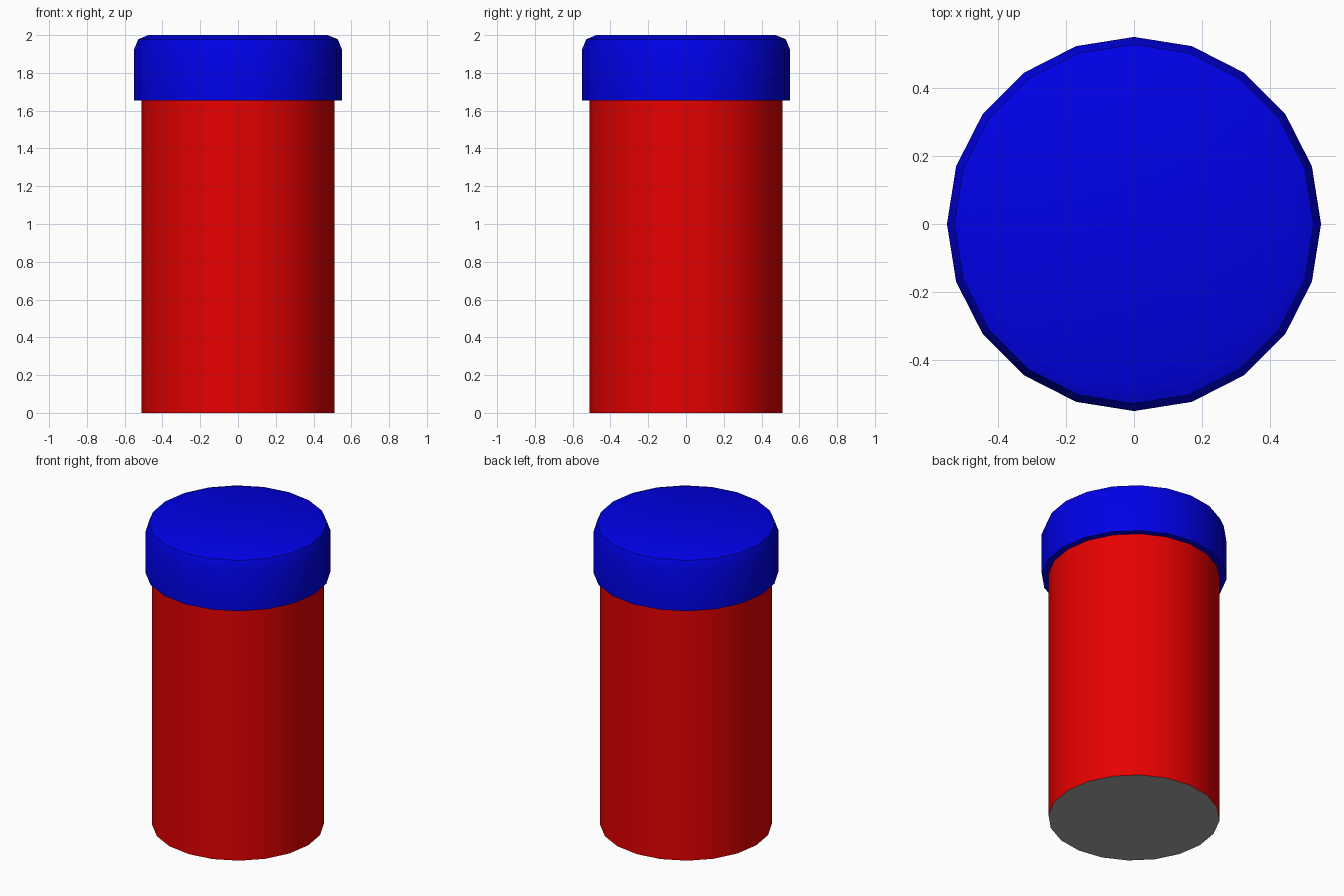
import bpy
import bmesh
from math import cos, sin, pi, radians

SIDES = 20

if "Cube" in bpy.data.objects:
    bpy.data.objects.remove(bpy.data.objects["Cube"], do_unlink=True)


def make_material(name, colour):
    mat = bpy.data.materials.new(name)
    mat.use_nodes = True
    mat.diffuse_color = colour
    mat.node_tree.nodes["Principled BSDF"].inputs["Base Color"].default_value = colour
    return mat


red = make_material("red plastic", (0.8, 0, 0, 1))
blue = make_material("blue plastic", (0, 0, 0.8, 1))
grey = make_material("grey base", (0.39, 0.39, 0.39, 1))


def make_turned(name, profile, materials):
    """Closed solid of revolution from (radius, height) points, bottom to top."""
    bm = bmesh.new()
    rings = [[bm.verts.new((r * cos(2 * pi * i / SIDES), r * sin(2 * pi * i / SIDES), z))
              for i in range(SIDES)] for r, z in profile]
    for low, high in zip(rings, rings[1:]):
        for i in range(SIDES):
            j = (i + 1) % SIDES
            bm.faces.new((low[i], low[j], high[j], high[i]))
    bm.faces.new(rings[0][::-1])
    bm.faces.new(rings[-1])
    mesh = bpy.data.meshes.new(name)
    bm.to_mesh(mesh)
    bm.free()
    for mat in materials:
        mesh.materials.append(mat)
    obj = bpy.data.objects.new(name, mesh)
    bpy.context.collection.objects.link(obj)
    bpy.ops.object.select_all(action="DESELECT")
    obj.select_set(True)
    bpy.context.view_layer.objects.active = obj
    bpy.ops.object.shade_smooth_by_angle(angle=radians(40))
    return obj


# Red container with a grey underside
body = make_turned("container_body", [(0.51, 0), (0.51, 1.7)], [red, grey])
for face in body.data.polygons:
    if face.normal.z < -0.5:
        face.material_index = 1

# Blue lid with a rounded upper rim
radius, top, rim, steps = 0.55, 2.0, 0.075, 2
arc = [(radius - rim + rim * cos(k * pi / 2 / steps),
        top - rim + rim * sin(k * pi / 2 / steps)) for k in range(steps + 1)]
make_turned("lid", [(radius, 1.655)] + arc, [blue])
